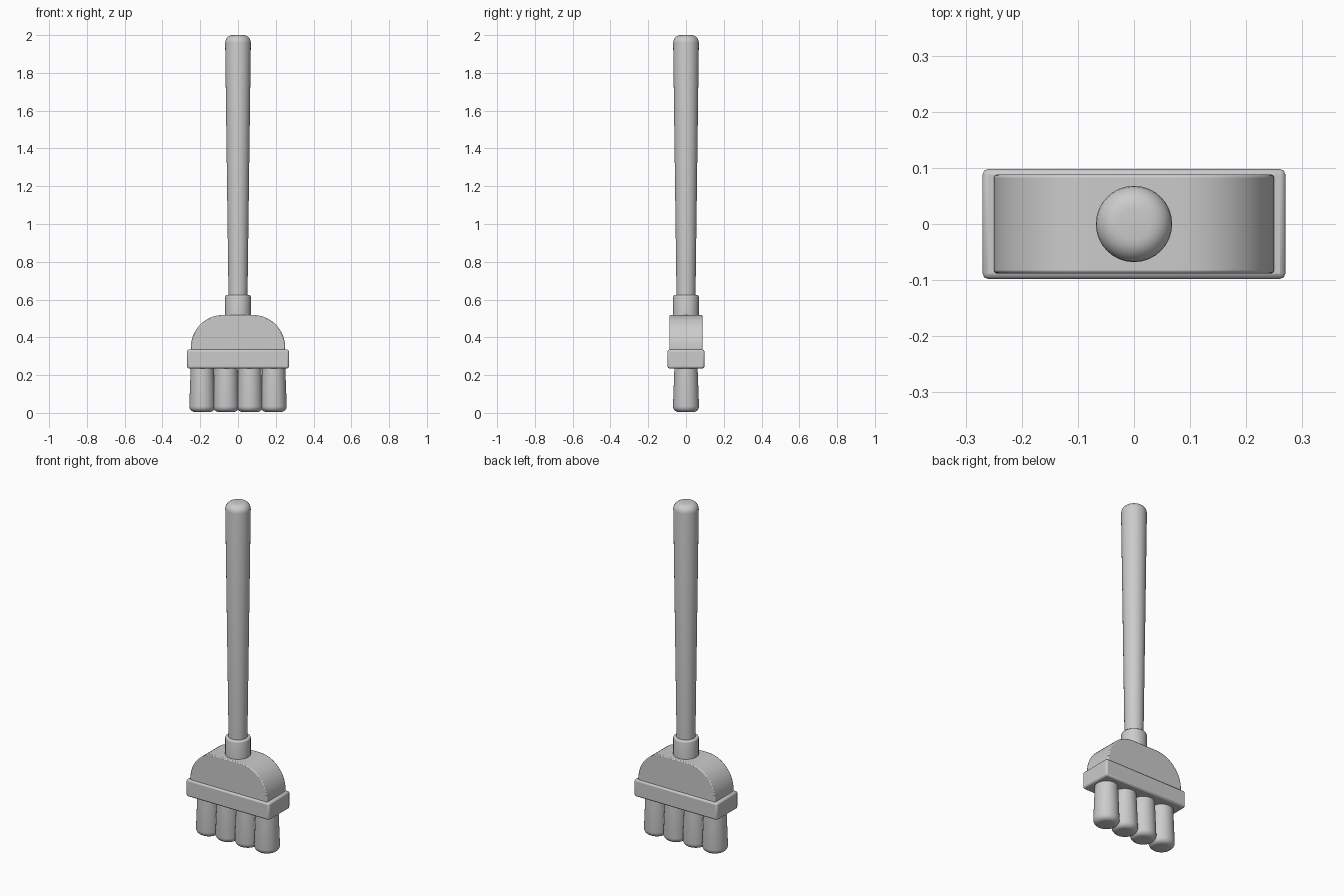
import bpy
import bmesh
from math import cos, sin, pi, radians

cube = bpy.data.objects.get("Cube")
if cube:
    bpy.data.objects.remove(cube, do_unlink=True)

grey = bpy.data.materials.new("plain grey")
grey.use_nodes = True
SHADE = (0.6, 0.6, 0.6, 1)
grey.diffuse_color = SHADE
grey.node_tree.nodes["Principled BSDF"].inputs["Base Color"].default_value = SHADE


def finish(name, bm, bevel=0, segments=2):
    """Turn a bmesh into a shaded object with optional rounded edges."""
    bmesh.ops.recalc_face_normals(bm, faces=bm.faces)
    mesh = bpy.data.meshes.new(name)
    bm.to_mesh(mesh)
    bm.free()
    mesh.materials.append(grey)
    obj = bpy.data.objects.new(name, mesh)
    bpy.context.collection.objects.link(obj)
    if bevel:
        mod = obj.modifiers.new("rounded edges", "BEVEL")
        mod.width = bevel
        mod.segments = segments
        mod.limit_method = "ANGLE"
        mod.angle_limit = radians(40)
    bpy.ops.object.select_all(action="DESELECT")
    obj.select_set(True)
    bpy.context.view_layer.objects.active = obj
    bpy.ops.object.shade_smooth_by_angle(angle=radians(35))
    return obj


def lathe(name, profile, x=0, sides=32):
    """Skin rings of (radius, height) and cap both ends."""
    bm = bmesh.new()
    rings = [[bm.verts.new((x + r * cos(2 * pi * i / sides),
                            r * sin(2 * pi * i / sides), z))
              for i in range(sides)] for r, z in profile]
    for low, high in zip(rings, rings[1:]):
        for i in range(sides):
            j = (i + 1) % sides
            bm.faces.new((low[i], low[j], high[j], high[i]))
    bm.faces.new(rings[0])
    bm.faces.new(rings[-1])
    return finish(name, bm)


def rounded_end(radius, z, fillet, direction, steps=6):
    """Quarter-round profile from the side wall to the end cap."""
    return [(radius - fillet * (1 - cos(a)), z - direction * fillet * (1 - sin(a)))
            for a in (pi / 2 * k / steps for k in range(steps + 1))]


def prism(name, outline, depth, bevel, segments):
    """Extrude an (x, z) outline evenly about y = 0."""
    bm = bmesh.new()
    face = bm.faces.new([bm.verts.new((x, -depth, z)) for x, z in outline])
    grown = bmesh.ops.extrude_face_region(bm, geom=[face])["geom"]
    verts = [v for v in grown if isinstance(v, bmesh.types.BMVert)]
    bmesh.ops.translate(bm, verts=verts, vec=(0, 2 * depth, 0))
    return finish(name, bm, bevel, segments)


# Handle: slight widening towards a rounded tip
lathe("handle", [(0.05, 0.6)] + rounded_end(0.068, 2.0, 0.04, 1))

# Collar joining handle and head
lathe("collar", [(0.068, 0.5)] + rounded_end(0.068, 0.624, 0.01, 1, 3))

# Domed head: flat top with quarter-round shoulders
arc = [(0.08 + 0.17 * cos(a), 0.345 + 0.173 * sin(a))
       for a in (pi / 2 * k / 16 for k in range(17))]
half = [(0.25, 0.325)] + arc
prism("domed_head", half + [(-x, z) for x, z in reversed(half)], 0.088, 0.005, 2)

# Rectangular band under the head
band = [(-0.27, 0.235), (0.27, 0.235), (0.27, 0.335), (-0.27, 0.335)]
prism("bristle_band", band, 0.098, 0.01, 2)

# Four thick bristle tufts, flaring to rounded tips
for i in range(4):
    tip = list(reversed(rounded_end(0.069, 0.005, 0.03, -1)))
    lathe("bristle_tuft_%d" % (i + 1), tip + [(0.061, 0.245)], -0.189 + 0.126 * i)
